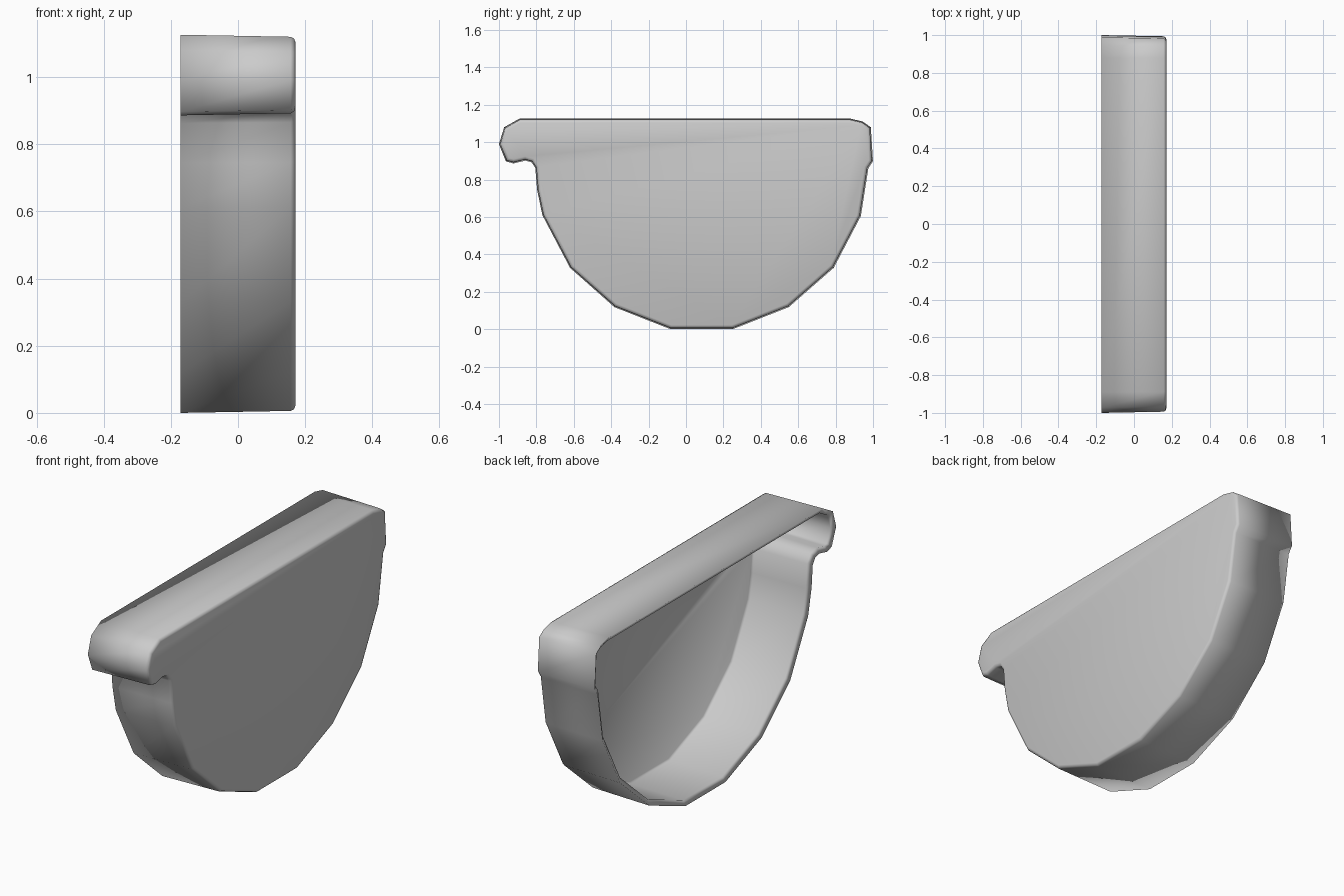
import bpy, bmesh
from mathutils import Vector

if "Cube" in bpy.data.objects:
    bpy.data.objects.remove(bpy.data.objects["Cube"])

# Outer outline of the gutter end cap (y, z), clockwise from the top left
OUTLINE = [Vector(p) for p in [
    (-0.89, 1.126), (0.88, 1.126), (0.945, 1.11), (0.988, 1.08),
    (1.0, 0.898), (0.975, 0.86), (0.935, 0.605), (0.79, 0.328),
    (0.55, 0.118), (0.25, 0.0), (-0.083, 0.0), (-0.383, 0.118),
    (-0.62, 0.328), (-0.768, 0.61), (-0.796, 0.745), (-0.806, 0.863),
    (-0.827, 0.893), (-0.86, 0.901), (-0.922, 0.886), (-0.963, 0.897),
    (-1.0, 0.99), (-0.972, 1.08)]]


def inset(points, d):
    """Move every side of the closed outline inward by d."""
    result = []
    for i, p in enumerate(points):
        a = (p - points[i - 1]).normalized()
        b = (points[(i + 1) % len(points)] - p).normalized()
        na, nb = Vector((a.y, -a.x)), Vector((b.y, -b.x))
        result.append(p + (na + nb) * d / (1 + na.dot(nb)))
    return result


# Rings (x, inset) from the inner floor, over the open rim, to the outer face
WALL = 0.026
RINGS = [(0.156, WALL + 0.012), (0.146, WALL + 0.004), (-0.155, WALL),
         (-0.171, 0.0), (0.157, 0.006), (0.167, 0.011), (0.171, 0.022)]

bm = bmesh.new()
loops = [[bm.verts.new((x, p.x, p.y)) for p in inset(OUTLINE, d)]
         for x, d in RINGS]
n = len(OUTLINE)
for low, high in zip(loops, loops[1:]):
    for i in range(n):
        j = (i + 1) % n
        bm.faces.new((low[i], low[j], high[j], high[i]))

# Inner and outer end plates
bm.faces.new(loops[0])
bm.faces.new(loops[-1])
bmesh.ops.recalc_face_normals(bm, faces=bm.faces)

# Shading is smooth all over, including across the thin rim
for f in bm.faces:
    f.smooth = True

mesh = bpy.data.meshes.new("gutter_end_cap")
bm.to_mesh(mesh)
bm.free()
cap = bpy.data.objects.new("gutter_end_cap", mesh)
bpy.context.collection.objects.link(cap)
